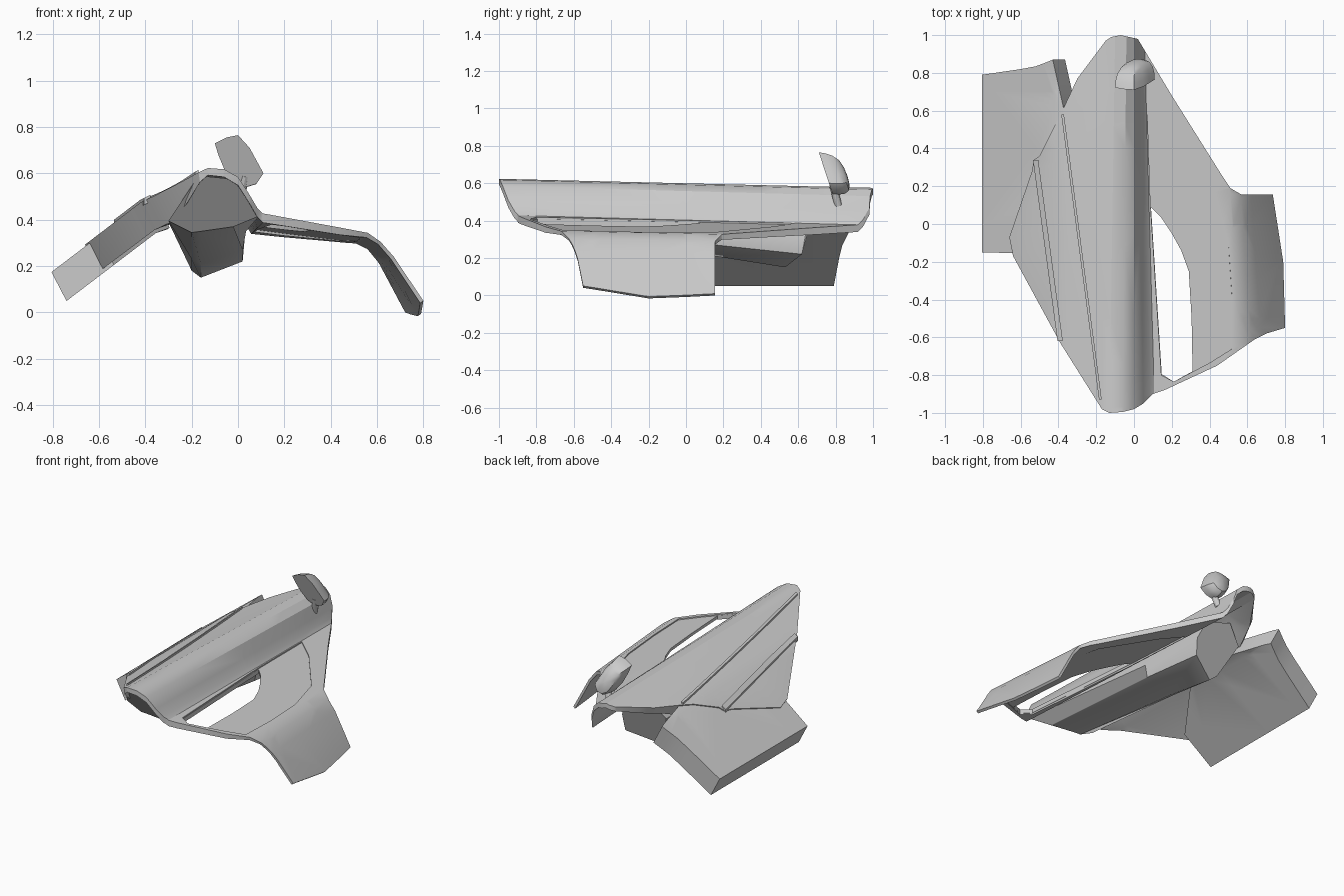
import bpy, bmesh
from mathutils import Vector

if "Cube" in bpy.data.objects:
    bpy.data.objects.remove(bpy.data.objects["Cube"])

# Crease lines of the hull: x, z at y = -1 and x, z at y = +1
CREASES = [(-.9, .11, -.9, .11), (-.42, .475, -.42, .475), (-.17, .605, -.15, .555),
           (-.13, .623, -.10, .575), (-.06, .618, -.04, .565), (0, .585, 0, .53),
           (.05, .51, .025, .45), (.085, .453, .04, .40), (.11, .43, .055, .375),
           (.58, .35, .46, .31), (.64, .31, .51, .28), (.70, .25, .56, .205),
           (.84, .078, .655, -.035)]
# Offset from upper to lower skin: x, dx, dz
SKIN = [(-.9, .06, -.115), (-.35, .06, -.12), (-.25, .03, -.09), (-.15, 0, -.03),
        (.1, 0, -.04), (.5, 0, -.03), (.62, -.012, -.01), (.9, -.015, -.01)]


def interp(keys, x):
    for a, b in zip(keys, keys[1:]):
        if x <= b[0] or b is keys[-1]:
            t = (x - a[0]) / (b[0] - a[0])
            return [p + (q - p) * t for p, q in zip(a, b)]


def top_z(x, y):
    t = (y + 1) / 2
    return interp([(a + (c - a) * t, b + (d - b) * t) for a, b, c, d in CREASES], x)[1]


def skin(x, y):
    _, dx, dz = interp(SKIN, x)
    k = 1 - .55 * min(1, max(0, (y - .4) / .3)) if x < -.16 else 1
    return Vector((dx * k, 0, dz * k))


def finish(bm, name, angle=.5):
    bmesh.ops.recalc_face_normals(bm, faces=bm.faces)
    me = bpy.data.meshes.new(name)
    bm.to_mesh(me)
    bm.free()
    ob = bpy.data.objects.new(name, me)
    bpy.context.collection.objects.link(ob)
    bpy.ops.object.select_all(action='DESELECT')
    ob.select_set(True)
    bpy.context.view_layer.objects.active = ob
    bpy.ops.object.shade_smooth_by_angle(angle=angle)
    return ob


def plate(name, loops, lift=0, offset=skin):
    """Plan outline (plus holes) draped over the hull shape and thickened."""
    bm = bmesh.new()
    for loop in loops:
        vs = [bm.verts.new((x, y, 0)) for x, y in loop]
        for i, v in enumerate(vs):
            bm.edges.new((vs[i - 1], v))
    bmesh.ops.triangle_fill(bm, use_beauty=True, edges=bm.edges[:], normal=(0, 0, 1))
    cuts = [((a, -1, 0), (2, a - c, 0)) for a, _, c, _ in CREASES]
    cuts += [((x, 0, 0), (1, 0, 0)) for x in (-.35, -.25, .3)]
    cuts += [((0, y, 0), (0, 1, 0)) for y in (-.5, 0, .4, .7)]
    for co, no in cuts:
        bmesh.ops.bisect_plane(bm, geom=bm.verts[:] + bm.edges[:] + bm.faces[:],
                               dist=1e-5, plane_co=co, plane_no=no)
    top, rim = bm.faces[:], [e for e in bm.edges if len(e.link_faces) == 1]
    low = {}
    for v in bm.verts[:]:
        v.co.z = top_z(v.co.x, v.co.y) + lift
        low[v] = bm.verts.new(v.co + offset(v.co.x, v.co.y))
    for f in top:
        bm.faces.new([low[v] for v in reversed(f.verts)])
    for e in rim:
        a, b = e.verts
        bm.faces.new((a, b, low[b], low[a]))
    return finish(bm, name)


def loft(name, rings, angle=.5):
    bm = bmesh.new()
    rows = [[bm.verts.new(p) for p in r] for r in rings]
    for a, b in zip(rows, rows[1:]):
        for i in range(len(a)):
            bm.faces.new((a[i - 1], a[i], b[i], b[i - 1]))
    bm.faces.new(rows[0])
    bm.faces.new(rows[-1])
    return finish(bm, name, angle)


def down(d):
    return lambda x, y: Vector((0, 0, -d))


# Main hull with the panel opening
outline = [(-.17, -.98), (-.39, -.63), (-.64, -.17), (-.66, -.07), (-.54, .28), (-.53, .34),
           (-.50, .36), (-.37, .62), (-.30, .77), (-.15, .97), (-.12, .99), (-.07, 1),
           (.02, .98), (.2, .68), (.47, .25), (.51, .19), (.57, .155), (.735, .155),
           (.79, -.2), (.80, -.55), (.70, -.58), (.64, -.61), (.44, -.75), (.16, -.88),
           (.1, -.9), (.05, -.95), (0, -.98), (-.06, -.995), (-.13, -1)]
opening = [(.072, .58), (.2, .47), (.43, .17), (.5, -.1), (.52, -.4), (.52, -.66),
           (.4, -.735), (.21, -.835), (.145, -.8), (.088, .09)]
plate("hull_shell", [outline, opening])

# Recessed panel with the curved window
inset = [(.065, .59), (.2, .48), (.435, .17), (.505, -.1), (.525, -.4), (.525, -.665),
         (.4, -.742), (.21, -.845), (.135, -.805), (.078, .09)]
window = [(.09, .09), (.14, .04), (.2, -.05), (.25, -.14), (.29, -.25), (.305, -.5),
          (.31, -.78), (.21, -.835), (.147, -.795)]
plate("inset_panel", [inset, window], -.008, down(.02))

# Thick slab on the left side
plate("side_slab", [[(-.805, -.15), (-.805, .79), (-.6, .82), (-.52, .835), (-.48, .85),
                     (-.43, .87), (-.37, .6), (-.36, .2), (-.6, -.155)]],
      -.008, lambda x, y: Vector((.065, 0, -.125)))

# Raised trim strips on the left panel
for name, a, b, w in (("outer_trim", (-.405, -.62), (-.535, .34), .028),
                      ("inner_trim", (-.185, -.93), (-.385, .58), .014)):
    plate(name, [[a, b, (b[0] + w, b[1]), (a[0] + w, a[1])]], .012, down(.03))

# Keel under the hump: raked nose, deeper toward the back
front = [(-.17, -.965, .59), (-.3, -.755, .395), (-.2, -.75, .345), (-.16, -.76, .35),
         (-.02, -.81, .37), (.09, -.895, .415), (-.02, -.97, .575)]
mid = [(-.2, .15, .54), (-.3, .15, .39), (-.2, .15, .23), (-.16, .15, .21),
       (.02, .15, .27), (.035, .15, .35), (-.01, .15, .46)]
back = [(-.2, .68, .50), (-.3, .64, .39), (-.2, .55, .18), (-.16, .53, .15),
        (.02, .62, .22), (.03, .64, .33), (-.01, .68, .44)]
loft("keel", [front, mid, back])

# Rear-view pod: flat tilted face with a rounded back
face = [(-.1, .73), (-.05, .755), (0, .765), (.05, .71), (.08, .655), (.11, .6),
        (.08, .555), (.03, .54), (-.02, .565), (-.06, .62), (-.085, .68)]
rings = []
for s, t in ((1, 0), (.98, .3), (.9, .6), (.72, .85), (.4, .97), (.05, 1)):
    rings.append([(.01 + (x - .01) * s, .71 + (.765 - (.65 + (z - .65) * s)) * .33 + .115 * t,
                   .65 + (z - .65) * s - .012 * t) for x, z in face])
loft("mirror_pod", rings, .7)

# Pod stem
bm = bmesh.new()
p, q = Vector((.03, .785, .59)), Vector((.005, .815, .48))
bmesh.ops.create_cone(bm, cap_ends=True, segments=12, radius1=.02, radius2=.02, depth=(p - q).length)
stem = finish(bm, "mirror_stem")
stem.location = (p + q) / 2
stem.rotation_mode = 'QUATERNION'
stem.rotation_quaternion = (p - q).to_track_quat('Z', 'Y')
